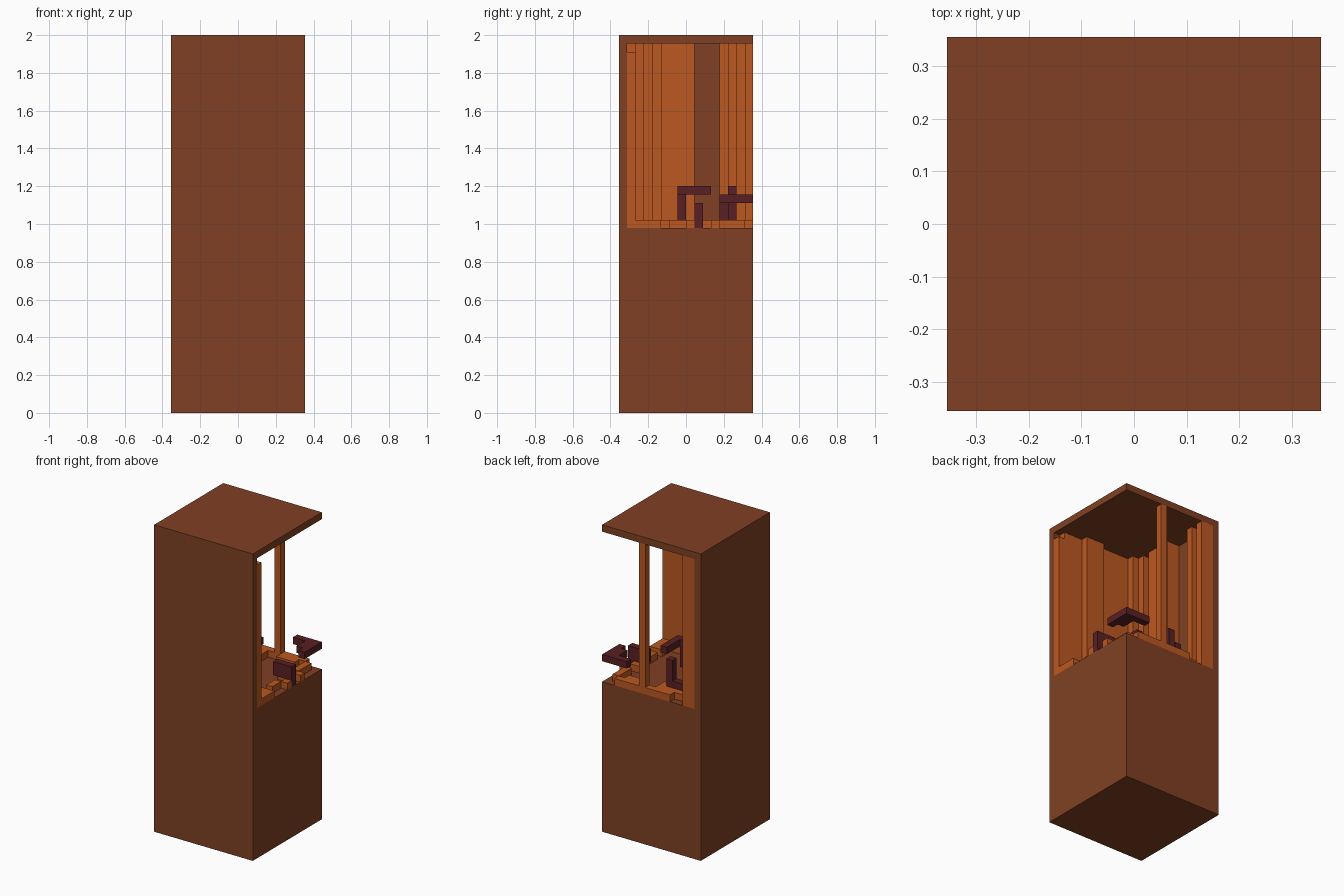
import bpy, bmesh
from mathutils import Matrix, Vector

cube = bpy.data.objects.get("Cube")
if cube:
    bpy.data.objects.remove(cube)

V = 2 / 45  # edge of one block


def material(name, color):
    m = bpy.data.materials.new(name)
    m.use_nodes = True
    m.diffuse_color = (*color, 1)
    m.node_tree.nodes["Principled BSDF"].inputs["Base Color"].default_value = (*color, 1)
    return m


brown = material("brown", (0.216, 0.051, 0.017))
orange = material("orange", (0.5, 0.098, 0.0144))
maroon = material("dark red", (0.1, 0.0144, 0.0176))


def blocks(name, mat, boxes):
    """Each box is (across, along, up, sizes): across counts from the +x side, along from the front."""
    bm = bmesh.new()
    for a, j, k, da, dj, dk in boxes:
        centre = Vector((8 - a - da / 2, j + dj / 2 - 8, k + dk / 2)) * V
        scale = Matrix.Diagonal((da * V, dj * V, dk * V, 1))
        bmesh.ops.create_cube(bm, size=1, matrix=Matrix.Translation(centre) @ scale)
    mesh = bpy.data.meshes.new(name)
    bm.to_mesh(mesh)
    bm.free()
    mesh.materials.append(mat)
    ob = bpy.data.objects.new(name, mesh)
    bpy.context.collection.objects.link(ob)
    return ob


BASE, ROOF = 22, 44
H = ROOF - BASE

# Solid shell: base, two walls and roof
blocks("base", brown, [(0, 0, 0, 16, 16, BASE)])
blocks("front_wall", brown, [(0, 0, BASE, 16, 1, H)])
blocks("side_wall", brown, [(15, 1, BASE, 1, 15, H)])
blocks("roof", brown, [(0, 0, ROOF, 16, 16, 1)])

# Pleated lining on the front wall, with a short end column
blocks("front_lining", orange, [
    (0, 1, BASE, 1, 1, H - 1),
    (1, 1, BASE, 14, 1, H),
    (4, 2, BASE, 3, 1, H),
    (12, 2, BASE, 3, 1, H),
])

# Pleated lining on the side wall: (start, length, depth)
side = [(3, 1, 2), (4, 1, 1), (5, 4, 2), (12, 1, 1), (13, 1, 2), (14, 1, 1), (15, 1, 2)]
blocks("side_lining", orange, [(15 - d, j, BASE, d, n, H) for j, n, d in side])

# Free-standing post at the back
blocks("back_post", orange, [(6, 15, BASE, 1, 1, H)])

# Ragged trim around the floor
blocks("floor_trim", orange, [
    (0, 2, BASE, 2, 3, 1),
    (2, 2, BASE, 2, 1, 1),
    (1, 6, BASE, 1, 2, 1),
    (0, 8, BASE, 1, 1, 1),
    (1, 10, BASE, 2, 1, 1),
    (0, 11, BASE, 1, 1, 1),
    (1, 12, BASE, 1, 3, 1),
    (2, 15, BASE, 4, 1, 1),
    (7, 15, BASE, 4, 1, 1),
    (3, 14, BASE, 3, 1, 1),
    (8, 13, BASE, 3, 2, 1),
    (11, 12, BASE, 2, 3, 1),
    (12, 5, BASE, 1, 3, 1),
])

# Dark red bars
blocks("corner_bar", maroon, [(0, 15, 25, 4, 1, 1), (0, 12, 25, 1, 3, 1), (1, 13, 25, 1, 2, 1)])
blocks("low_bar", maroon, [(0, 9, 22, 1, 1, 2), (0, 9, 24, 3, 1, 1), (1, 9, 23, 2, 1, 1)])
blocks("arched_bar", maroon, [(6, 7, 26, 1, 4, 1), (7, 7, 26, 1, 1, 1), (7, 7, 23, 1, 1, 3)])
blocks("back_bar", maroon, [(9, 13, 23, 1, 1, 4), (10, 13, 23, 1, 1, 1), (11, 12, 23, 1, 2, 1),
                            (11, 12, 24, 1, 1, 2)])
